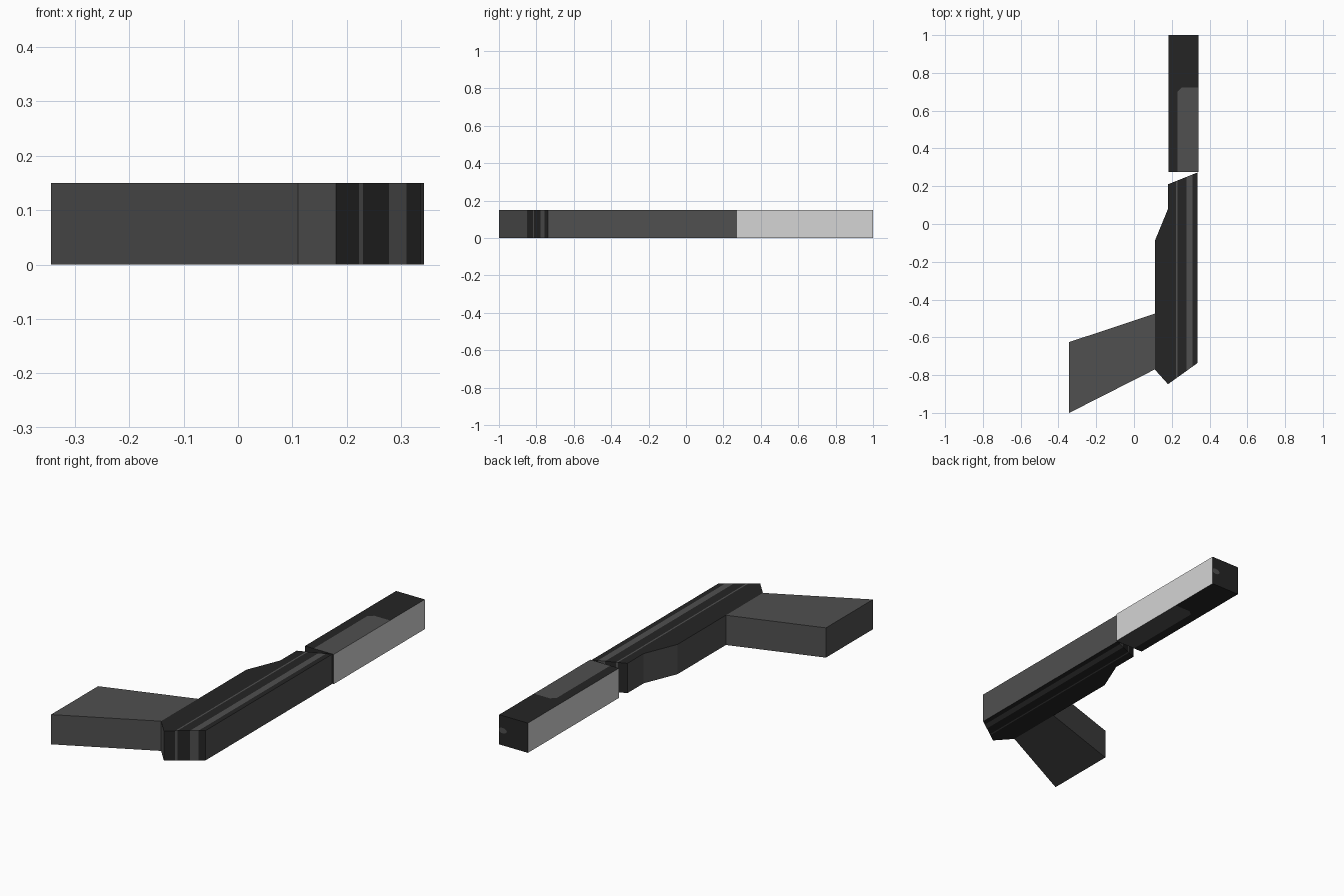
import bpy, bmesh, math

if "Cube" in bpy.data.objects:
    bpy.data.objects.remove(bpy.data.objects["Cube"])

H = 0.15  # everything is one flat slab thickness


def material(name, v):
    m = bpy.data.materials.new(name)
    m.diffuse_color = (v, v, v, 1)
    m.use_nodes = True
    m.node_tree.nodes["Principled BSDF"].inputs["Base Color"].default_value = m.diffuse_color
    return m


DARK = material("near black", 0.0185)
GREY = material("dark grey", 0.080)
LIGHT = material("light grey", 0.66)
MATS = [DARK, GREY, LIGHT]


def slab(name, outline, rule, cuts=()):
    """Extrude an xy outline to height H, slice it, colour faces by a rule."""
    bm = bmesh.new()
    base = bm.faces.new([bm.verts.new((x, y, 0)) for x, y in outline])
    ext = bmesh.ops.extrude_face_region(bm, geom=[base])
    up = [v for v in ext["geom"] if isinstance(v, bmesh.types.BMVert)]
    bmesh.ops.translate(bm, verts=up, vec=(0, 0, H))
    for co, no in cuts:
        bmesh.ops.bisect_plane(bm, geom=bm.verts[:] + bm.edges[:] + bm.faces[:],
                               plane_co=(*co, 0), plane_no=(*no, 0))
    bmesh.ops.recalc_face_normals(bm, faces=bm.faces[:])
    bm.normal_update()
    for f in bm.faces:
        f.material_index = rule(f.calc_center_median(), f.normal)
    me = bpy.data.meshes.new(name)
    bm.to_mesh(me)
    bm.free()
    for m in MATS:
        me.materials.append(m)
    ob = bpy.data.objects.new(name, me)
    bpy.context.collection.objects.link(ob)
    return ob


# Grip: plain grey slanted block
slab("grip", [(-0.343, -1.0), (0.11, -0.77), (0.11, -0.475), (-0.343, -0.625)],
     lambda c, n: 1)

# Body: dark top, bottom and ends with lengthwise grey stripes, grey flanks
STRIPES = [(0.222, 0.23), (0.277, 0.309)]


def body_rule(c, n):
    flank = abs(n.x) > 0.7 and abs(n.z) < 0.5
    stripe = any(a < c.x < b for a, b in STRIPES)
    return 1 if flank or stripe else 0


slab("body", [(0.11, -0.77), (0.18, -0.848), (0.335, -0.737), (0.335, 0.272),
              (0.18, 0.21), (0.18, 0.08), (0.11, -0.09)], body_rule,
     [((x, 0), (1, 0)) for s in STRIPES for x in s])


# Barrel: light flanks, dark top and ends, grey panel with a clipped corner
def barrel_rule(c, n):
    if abs(n.x) > 0.5:
        return 2
    panel = c.x > 0.23 and c.y < 0.723 and (c.y - c.x) < 0.47
    return 1 if abs(n.z) > 0.5 and panel else 0


slab("barrel", [(0.182, 0.274), (0.342, 0.274), (0.342, 1.0), (0.182, 1.0)],
     barrel_rule,
     [((0.23, 0), (1, 0)), ((0, 0.723), (0, 1)), ((0.23, 0.70), (-1, 1))])

# Small grey spot on the muzzle, cut off at the barrel's edge
bm = bmesh.new()
pts = [(min(0.342, 0.323 + 0.024 * math.cos(a)), 0.075 + 0.014 * math.sin(a))
       for a in (i * math.tau / 12 for i in range(12))]
face = bm.faces.new([bm.verts.new((x, 1.001, z)) for x, z in pts])
face.normal_update()
if face.normal.y < 0:
    face.normal_flip()
me = bpy.data.meshes.new("muzzle_spot")
bm.to_mesh(me)
bm.free()
me.materials.append(GREY)
bpy.context.collection.objects.link(bpy.data.objects.new("muzzle_spot", me))
